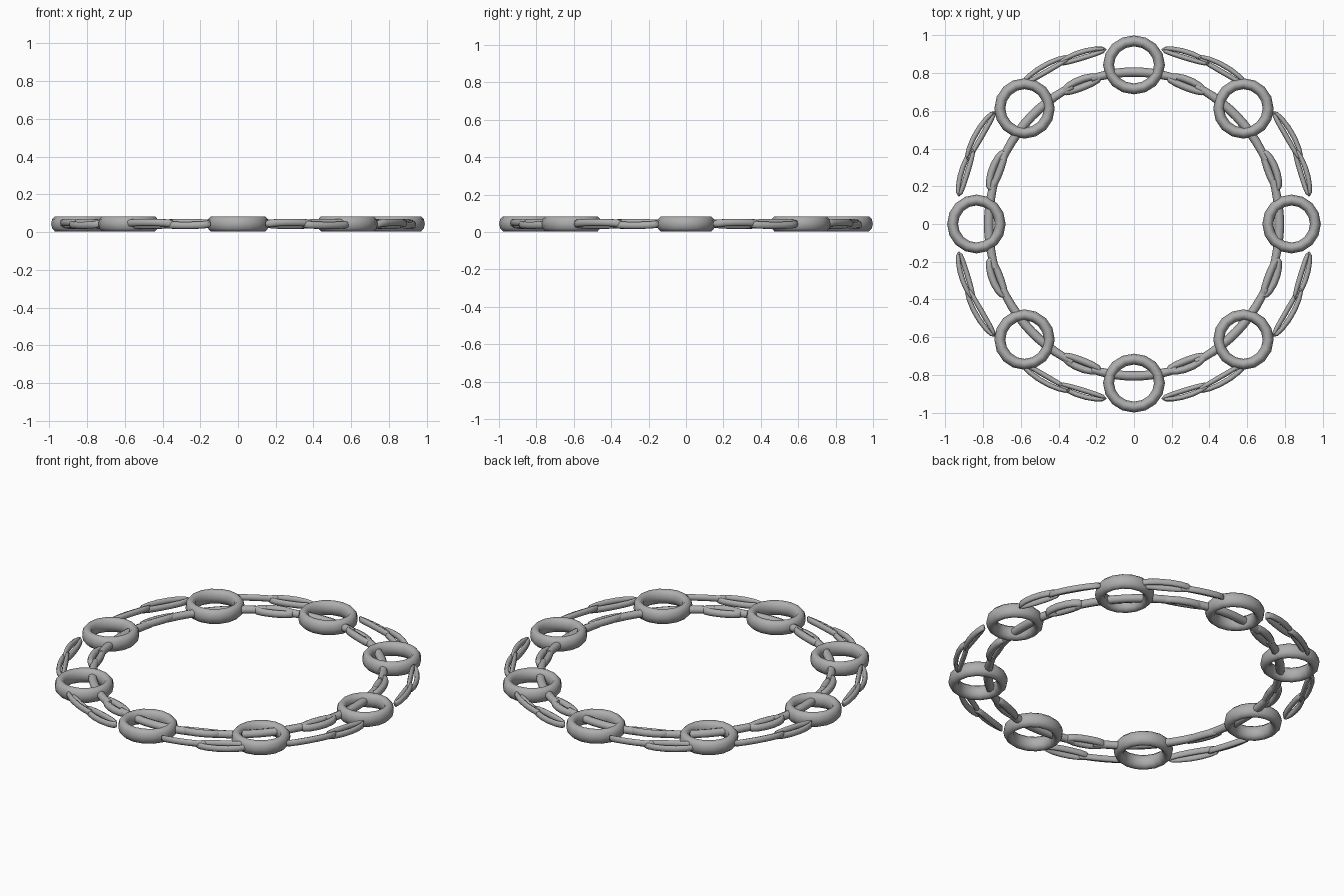
import bpy, bmesh
from math import sin, cos, pi, radians
from mathutils import Vector

if "Cube" in bpy.data.objects:
    bpy.data.objects.remove(bpy.data.objects["Cube"])

metal = bpy.data.materials.new("grey metal")
metal.use_nodes = True
GREY = (0.42, 0.42, 0.42, 1)
metal.diffuse_color = GREY
metal.node_tree.nodes["Principled BSDF"].inputs["Base Color"].default_value = GREY

MID = 0.043          # height of the centre plane
UP = Vector((0, 0, 1))


def sweep(name, path, widths, height, sides=8, closed=False):
    """Sweep a flattened round section along a path; widths are half widths."""
    bm = bmesh.new()
    n = len(path)
    loops = []
    for i, p in enumerate(path):
        a = path[(i - 1) % n] if closed else path[max(i - 1, 0)]
        b = path[(i + 1) % n] if closed else path[min(i + 1, n - 1)]
        side = (b - a).cross(UP).normalized()
        w = widths[i]
        loops.append([bm.verts.new(p + side * w * cos(2 * pi * k / sides)
                                   + UP * height * sin(2 * pi * k / sides))
                      for k in range(sides)])
    for i in range(n if closed else n - 1):
        a, b = loops[i], loops[(i + 1) % n]
        for k in range(sides):
            j = (k + 1) % sides
            bm.faces.new((a[k], a[j], b[j], b[k]))
    if not closed:
        bm.faces.new(loops[0])
        bm.faces.new(loops[-1])
    bmesh.ops.recalc_face_normals(bm, faces=bm.faces)
    mesh = bpy.data.meshes.new(name)
    bm.to_mesh(mesh)
    bm.free()
    obj = bpy.data.objects.new(name, mesh)
    bpy.context.collection.objects.link(obj)
    mesh.materials.append(metal)
    bpy.ops.object.select_all(action="DESELECT")
    obj.select_set(True)
    bpy.context.view_layer.objects.active = obj
    bpy.ops.object.shade_smooth_by_angle(angle=radians(85))


def polar(deg, rx, ry, z=MID):
    return Vector((rx * cos(radians(deg)), ry * sin(radians(deg)), z))


def link(name, mid, span, rx, ry, spread, tube, height, tilt):
    """Long open link that follows the bracelet's curve, thinner at its tips."""
    path, widths = [], []
    for i in range(14):
        t = 2 * pi * i / 14
        s = spread * sin(t)
        path.append(polar(mid + span * cos(t), rx + s, ry + s, MID + tilt * sin(t)))
        widths.append(tube * (1 - 0.25 * cos(t) ** 2))
    sweep(name, path, widths, height, closed=True)


# Eight large rings
for i in range(8):
    c = polar(45 * i, 0.82, 0.866) if i % 2 else polar(45 * i, 0.835, 0.843)
    rx = 0.135 if i in (2, 6) else 0.126 if i in (0, 4) else 0.131
    ry = 0.127 if i % 2 == 0 else 0.131
    path = [c + Vector((rx * cos(2 * pi * k / 16), ry * sin(2 * pi * k / 16), 0))
            for k in range(16)]
    sweep("large_ring", path, [0.029] * 16, 0.042, sides=10, closed=True)

# Inner strand: bars running through the rings, thicker in the middle
steps = [k / 5 for k in range(-5, 6)]
for i in range(8):
    reach = 17 if i % 2 == 0 else 20
    path = [polar(45 * i + reach * s, 0.77, 0.805) for s in steps]
    sweep("inner_bar", path, [0.025 - 0.005 * s * s for s in steps], 0.023)

# Links between the rings, mirrored about each quarter
for q in range(4):
    for side in (-1, 1):
        base = 90 * q
        link("inner_link", base + side * 21, 7.5, 0.783, 0.797,
             0.02, 0.02, 0.022, 0.005 * side)
        link("outer_link_near", base + side * 17, 7.5, 0.94, 0.937,
             0.016, 0.014, 0.019, 0.008 * side)
        link("outer_link_far", base + side * 30, 8.5, 0.948, 0.948,
             0.017, 0.014, 0.019, -0.008 * side)
